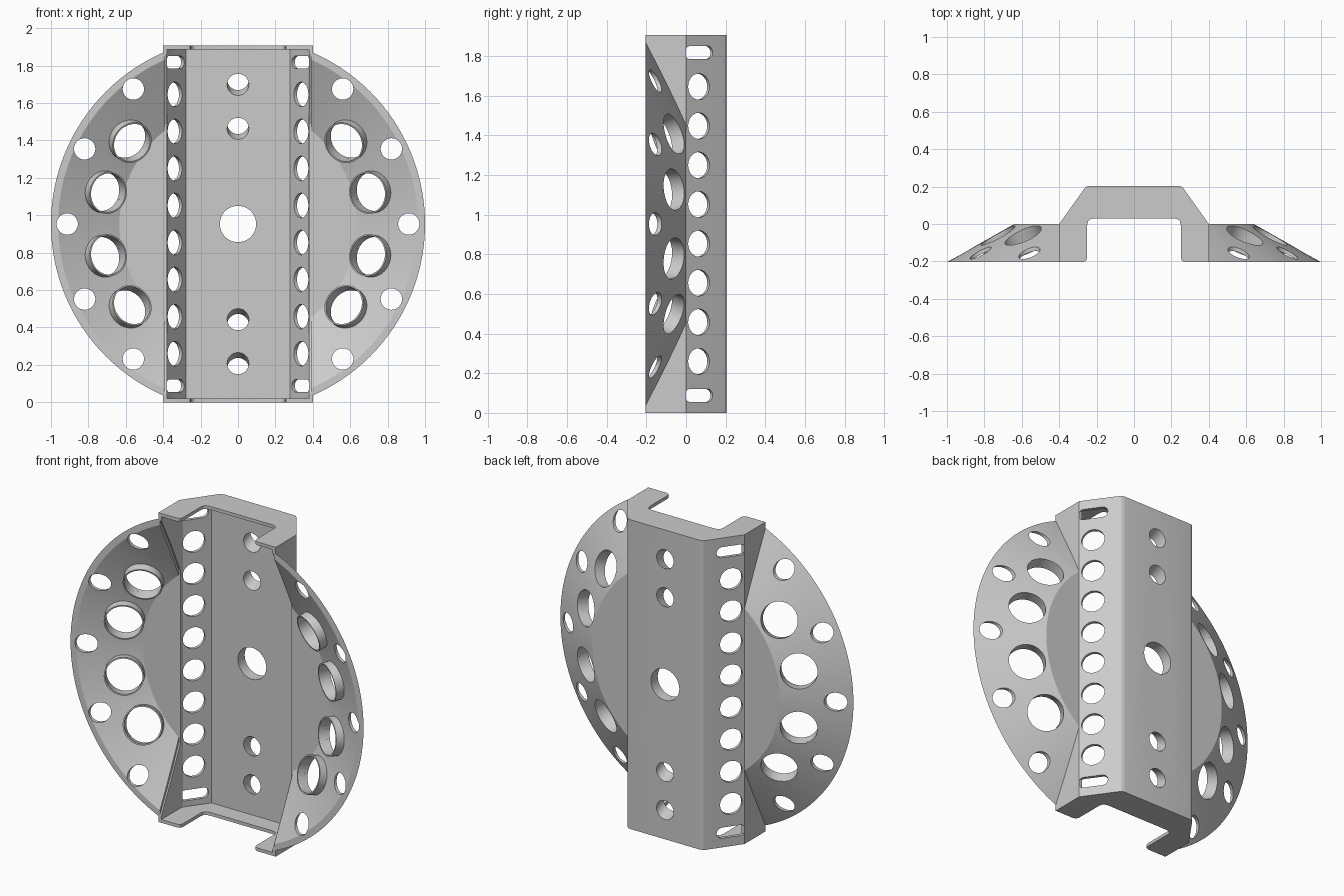
import bpy, bmesh
from math import sin, cos, pi, radians
from mathutils import Vector, Matrix

cube = bpy.data.objects.get("Cube")
if cube:
    bpy.data.objects.remove(cube, do_unlink=True)

MID = 0.953      # height of the dish centre
HALF = 0.954     # half height of the channel
FRONT, BACK = -0.204, 0.204
X, Y, Z = Vector((1, 0, 0)), Vector((0, 1, 0)), Vector((0, 0, 1))


def finish(name, bm):
    bmesh.ops.recalc_face_normals(bm, faces=bm.faces)
    mesh = bpy.data.meshes.new(name)
    bm.to_mesh(mesh)
    bm.free()
    ob = bpy.data.objects.new(name, mesh)
    bpy.context.collection.objects.link(ob)
    return ob


def activate(ob):
    bpy.ops.object.select_all(action='DESELECT')
    ob.select_set(True)
    bpy.context.view_layer.objects.active = ob


def smooth(ob):
    activate(ob)
    bpy.ops.object.shade_smooth_by_angle(angle=radians(25))


def sweep(bm, points, depth):
    """Extrude a closed outline along the depth vector."""
    face = bm.faces.new([bm.verts.new(p) for p in points])
    new = bmesh.ops.extrude_face_region(bm, geom=[face], use_keep_orig=True)['geom']
    bmesh.ops.translate(bm, vec=depth, verts=[v for v in new if isinstance(v, bmesh.types.BMVert)])


def prism(name, points, depth):
    bm = bmesh.new()
    sweep(bm, points, depth)
    return finish(name, bm)


def drill(bm, base, u, v, depth, r, stretch=0.0, n=40):
    """Round or stadium shaped plug, stretched along u."""
    pts = []
    for i in range(n):
        a = 2 * pi * (i + 0.5) / n
        side = stretch if cos(a) > 0 else -stretch
        pts.append(base + u * (r * cos(a) + side) + v * (r * sin(a)))
    sweep(bm, pts, depth)


def cut(ob, bm):
    cutter = finish("hole_cutter", bm)
    cutter.hide_render = True
    mod = ob.modifiers.new("holes", 'BOOLEAN')
    mod.operation, mod.solver, mod.object = 'DIFFERENCE', 'EXACT', cutter
    activate(ob)
    bpy.ops.object.modifier_apply(modifier=mod.name)
    bpy.data.objects.remove(cutter, do_unlink=True)


def symmetric(half, z):
    pts = half + [(-x, y) for x, y in reversed(half)]
    return [Vector((x, y, z)) for x, y in pts]


# Channel: thick back plate with thin sloping flanks
bend = [(0.267, 0.187), (0.259, 0.197), (0.248, 0.202), (0.233, BACK)]
outer = [(0.4, 0)] + bend
inner = [(0.278, 0.137), (0.376, 0), (0.38, -0.02), (0.4, -0.02)]
half = list(reversed(outer))
channel = prism("channel", symmetric(
    list(reversed(inner)) [::-1] + outer, MID - HALF), Z * 2 * HALF)

holes = bmesh.new()
center = Vector((0, 0, MID))
drill(holes, center, X, Z, Y * 0.4, 0.097, n=64)
for s in (-1, 1):
    # Back plate holes, splayed outward toward the rear
    for z in (0.51, 0.745):
        base = center + Vector((0, 0.05, s * (z - 0.037)))
        drill(holes, base, X, Z, Vector((0, 0.25, s * 0.107)), 0.058)
    # Row of holes and end slots in each flank
    along = Vector((-s * 0.581, 0.814, 0))
    normal = Vector((s * 0.814, 0.581, 0))
    base = center + Vector((s * 0.354, 0.065, 0)) - normal * 0.045
    for i in range(8):
        drill(holes, base + Z * 0.198 * (i - 3.5), along, Z, normal * 0.09, 0.066)
    for e in (-1, 1):
        drill(holes, base + Z * 0.865 * e, along, Z, normal * 0.09, 0.033, 0.053)
cut(channel, holes)
smooth(channel)

# End plates with a rounded notch open to the front
notch = [(0.215, 0.03), (0.235, 0.025), (0.245, 0.015), (0.25, -0.005),
         (0.25, -0.18), (0.257, -0.197), (0.274, FRONT), (0.4, FRONT)]
for name, z in (("bottom_end_plate", MID - HALF), ("top_end_plate", MID + HALF - 0.02)):
    smooth(prism(name, symmetric(notch + outer, z), Z * 0.02))

# Dish wings: a flat shelf, a flaring skirt and its perforations
RIM, SHELF = 1.0, 0.64
slope = Vector((RIM - SHELF, FRONT)).normalized()
section = [(RIM, FRONT), (SHELF, 0), (0.38, 0), (0.38, -0.02), (0.634, -0.02), (0.962, FRONT)]

for s, side in ((1, "left"), (-1, "right")):
    bm = bmesh.new()
    ring = [bm.verts.new((r, y, MID)) for r, y in section]
    edges = [bm.edges.new((ring[i], ring[i - 1])) for i in range(len(ring))]
    bmesh.ops.spin(bm, geom=ring + edges, cent=center, axis=Y, angle=2 * pi,
                   steps=128, use_merge=True)
    bmesh.ops.remove_doubles(bm, verts=bm.verts, dist=1e-4)
    bmesh.ops.bisect_plane(bm, geom=bm.verts[:] + bm.edges[:] + bm.faces[:],
                           plane_co=(s * 0.39, 0, 0), plane_no=(s, 0, 0), clear_inner=True)
    bmesh.ops.holes_fill(bm, edges=[e for e in bm.edges if e.is_boundary], sides=0)
    wing = finish(side + "_dish_wing", bm)

    holes = bmesh.new()
    for deg in (-52.2, -26.1, 0, 26.1, 52.2):
        a = radians(deg)
        p = center + Vector((s * cos(a), 0, sin(a))) * 0.913 + Y * -0.3
        drill(holes, p, X, Z, Y * 0.4, 0.057)
    for k, deg in enumerate((-37.5, -13.5, 13.5, 37.5)):
        a = radians(deg)
        radial = Vector((s * cos(a), 0, sin(a)))
        down = radial * slope.x + Y * slope.y
        normal = radial * -slope.y + Y * slope.x
        tangent = normal.cross(down)
        spot = center + radial * 0.748 + Y * (FRONT * (0.748 - SHELF) / (RIM - SHELF))
        drill(holes, spot - normal * 0.05, down, tangent, normal * 0.1, 0.105, n=64)

        # Flanged collar reaching inward from each large hole
        bm = bmesh.new()
        start = spot - normal * 0.012
        rim = [bm.verts.new(start + down * r - normal * d)
               for r, d in ((0.105, 0), (0.113, 0), (0.113, 0.058), (0.105, 0.058))]
        edges = [bm.edges.new((rim[i], rim[i - 1])) for i in range(4)]
        bmesh.ops.spin(bm, geom=rim + edges, cent=spot, axis=normal, angle=2 * pi,
                       steps=64, use_merge=True)
        bmesh.ops.remove_doubles(bm, verts=bm.verts, dist=1e-4)
        smooth(finish("%s_hole_collar_%d" % (side, k + 1), bm))
    cut(wing, holes)
    smooth(wing)

    # Gussets closing the gap between the skirt and the channel
    for e, end in ((-1, "lower"), (1, "upper")):
        tri = [(0, 0.49), (-0.1, 0.708), (FRONT, 0.91), (FRONT, HALF), (0, HALF)]
        prism("%s_%s_gusset" % (side, end),
              [Vector((s * 0.4, y, MID + e * z)) for y, z in tri], X * -s * 0.02)
